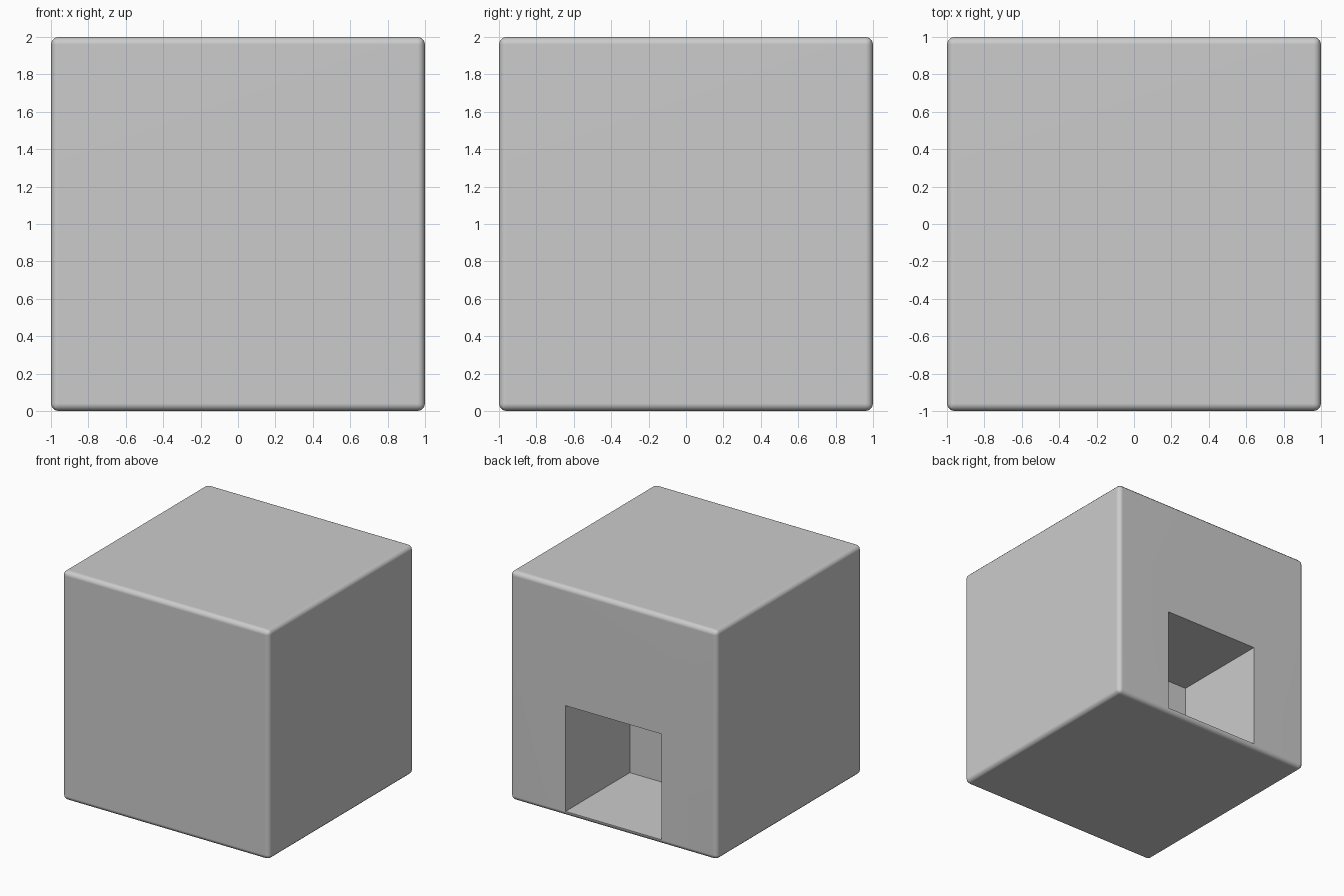
import bpy, bmesh
from mathutils import Matrix, Vector

if "Cube" in bpy.data.objects:
    bpy.data.objects.remove(bpy.data.objects["Cube"])

BEVEL = 0.04
HALF_W, Z_LOW, Z_HIGH, Y_END = 0.463, 0.041, 0.964, 0.114

# Rounded block
bm = bmesh.new()
bmesh.ops.create_cube(bm, size=2, matrix=Matrix.Translation((0, 0, 1)))
bmesh.ops.bevel(bm, geom=bm.edges[:], offset=BEVEL, segments=3,
                profile=0.5, affect='EDGES')
bm.normal_update()

# Square recess in the back face
back = max(bm.faces, key=lambda f: f.normal.y * f.calc_area())
bmesh.ops.inset_individual(bm, faces=[back], thickness=0.3)
for v in back.verts:
    v.co = Vector((HALF_W if v.co.x > 0 else -HALF_W, 1,
                   Z_HIGH if v.co.z > 1 else Z_LOW))
floor = bmesh.ops.extrude_discrete_faces(bm, faces=[back])["faces"][0]
for v in floor.verts:
    v.co.y = Y_END
bmesh.ops.recalc_face_normals(bm, faces=bm.faces[:])

mesh = bpy.data.meshes.new("recessed_block")
bm.to_mesh(mesh)
bm.free()
block = bpy.data.objects.new("recessed_block", mesh)
bpy.context.collection.objects.link(block)

# Smooth rounded edges, flat sides
bpy.context.view_layer.objects.active = block
block.select_set(True)
bpy.ops.object.shade_smooth_by_angle(angle=0.7)
weighted = block.modifiers.new("flat_sides", 'WEIGHTED_NORMAL')
weighted.keep_sharp = True
